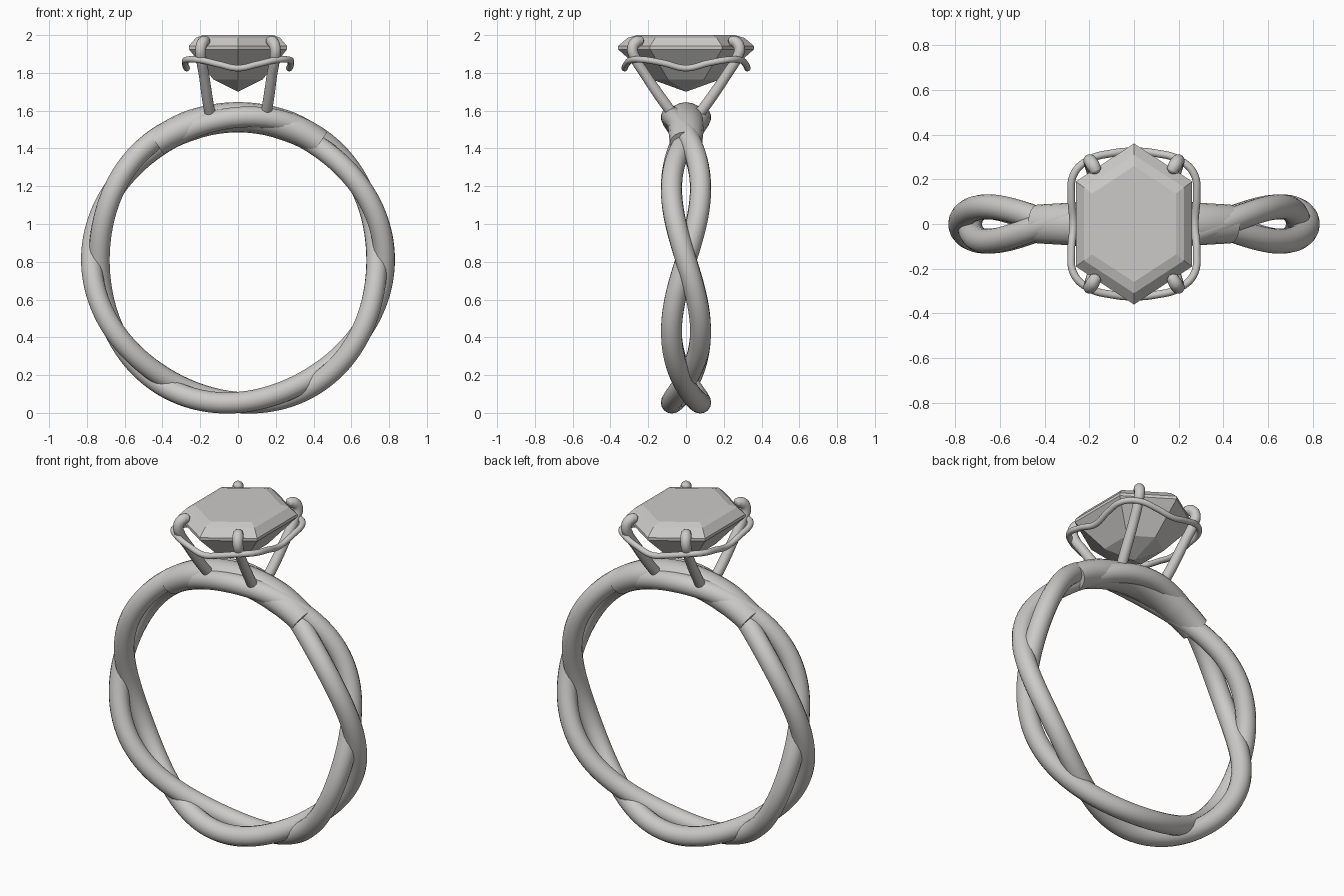
import bpy, bmesh
from math import sin, cos, pi, radians

if "Cube" in bpy.data.objects:
    bpy.data.objects.remove(bpy.data.objects["Cube"])


def material(name, rgb):
    m = bpy.data.materials.new(name)
    m.use_nodes = True
    m.diffuse_color = (*rgb, 1)
    m.node_tree.nodes["Principled BSDF"].inputs["Base Color"].default_value = (*rgb, 1)
    return m


metal = material("silver metal", (0.6, 0.59, 0.57))
gem = material("pale grey stone", (0.6, 0.59, 0.58))

CENTRE, RADIUS = 0.81, 0.755


def tube(name, points, thickness, radii=None, closed=False, smooth_path=False, scale_y=1):
    """Round tube along a path, turned into a smooth mesh."""
    cu = bpy.data.curves.new(name, "CURVE")
    cu.dimensions = "3D"
    cu.bevel_depth, cu.bevel_resolution, cu.use_fill_caps = thickness, 6, True
    cu.resolution_u = 8
    radii = radii or [1] * len(points)
    if smooth_path:
        sp = cu.splines.new("BEZIER")
        sp.bezier_points.add(len(points) - 1)
        for bp, p, r in zip(sp.bezier_points, points, radii):
            bp.co, bp.radius = p, r
            bp.handle_left_type = bp.handle_right_type = "AUTO"
    else:
        sp = cu.splines.new("POLY")
        sp.points.add(len(points) - 1)
        for sp_pt, p, r in zip(sp.points, points, radii):
            sp_pt.co, sp_pt.radius = (*p, 1), r
    sp.use_cyclic_u = closed
    ob = bpy.data.objects.new(name, cu)
    bpy.context.collection.objects.link(ob)
    cu.materials.append(metal)
    bpy.ops.object.select_all(action="DESELECT")
    bpy.context.view_layer.objects.active = ob
    ob.select_set(True)
    bpy.ops.object.convert(target="MESH")
    ob = bpy.context.object
    for v in ob.data.vertices:
        v.co.y *= scale_y
    bpy.ops.object.shade_smooth_by_angle(angle=radians(50))
    return ob


def on_ring(a, r, y=0):
    """Point at angle a from the bottom of the band."""
    return (r * sin(a), y, CENTRE - r * cos(a))


# Two strands twisted around each other, three turns per lap
STEPS = 160
for name, side in (("front_strand", 1), ("back_strand", -1)):
    path = []
    for i in range(STEPS):
        a = 2 * pi * i / STEPS
        path.append(on_ring(a, RADIUS - side * 0.02 * sin(3 * a), -side * 0.077 * cos(3 * a)))
    tube(name, path, 0.056, closed=True)

# Thick sleeve over the top of the band
N = 40
arc = [on_ring(pi + radians(35) * (2 * i / N - 1), RADIUS) for i in range(N + 1)]
swell = [0.9 + 0.1 * min(1, 5 * min(i, N - i) / N) for i in range(N + 1)]
tube("top_sleeve", arc, 0.08, swell, scale_y=1.2)

# Four claws holding the stone
claw = [(0.145, 0.06, 1.57), (0.16, 0.12, 1.65), (0.18, 0.215, 1.79), (0.195, 0.27, 1.88),
        (0.197, 0.283, 1.93), (0.185, 0.265, 1.962), (0.17, 0.238, 1.968), (0.165, 0.228, 1.966)]
claw_radii = [1, 1, 0.95, 0.95, 1, 1.05, 0.9, 0.35]
for sx, left in ((1, "left"), (-1, "right")):
    for sy, front in ((-1, "front"), (1, "back")):
        tube(f"{front}_{left}_claw", [(sx * x, sy * y, z) for x, y, z in claw],
             0.029, claw_radii, smooth_path=True)

# Wavy gallery wire around the claws
quarter = [(0.272, 0, 1.825), (0.28, 0.12, 1.852), (0.268, 0.225, 1.87),
           (0.2, 0.288, 1.868), (0.1, 0.316, 1.845)]
end = (0, 0.325, 1.825)
half = quarter + [end] + [(-x, y, z) for x, y, z in reversed(quarter)]
loop = half + [(x, -y, z) for x, y, z in reversed(half[1:-1])]
tube("gallery_wire", loop, 0.017, closed=True, smooth_path=True)

# Six-sided step-cut stone built from stacked outlines
outline = [(0, 0.36), (-0.26, 0.19), (-0.26, -0.19), (0, -0.36), (0.26, -0.19), (0.26, 0.19)]
levels = [(0.5, 1.765), (1, 1.925), (1, 1.942), (0.86, 1.985), (0.72, 2.0)]
bm = bmesh.new()
rings = [[bm.verts.new((x * s, y * s, z)) for x, y in outline] for s, z in levels]
tip = bm.verts.new((0, 0, 1.7))
for i in range(6):
    j = (i + 1) % 6
    bm.faces.new((tip, rings[0][j], rings[0][i]))
    for low, high in zip(rings, rings[1:]):
        bm.faces.new((low[i], low[j], high[j], high[i]))
bm.faces.new(rings[-1])
bmesh.ops.recalc_face_normals(bm, faces=bm.faces)
me = bpy.data.meshes.new("stone")
bm.to_mesh(me)
bm.free()
me.materials.append(gem)
bpy.context.collection.objects.link(bpy.data.objects.new("stone", me))
